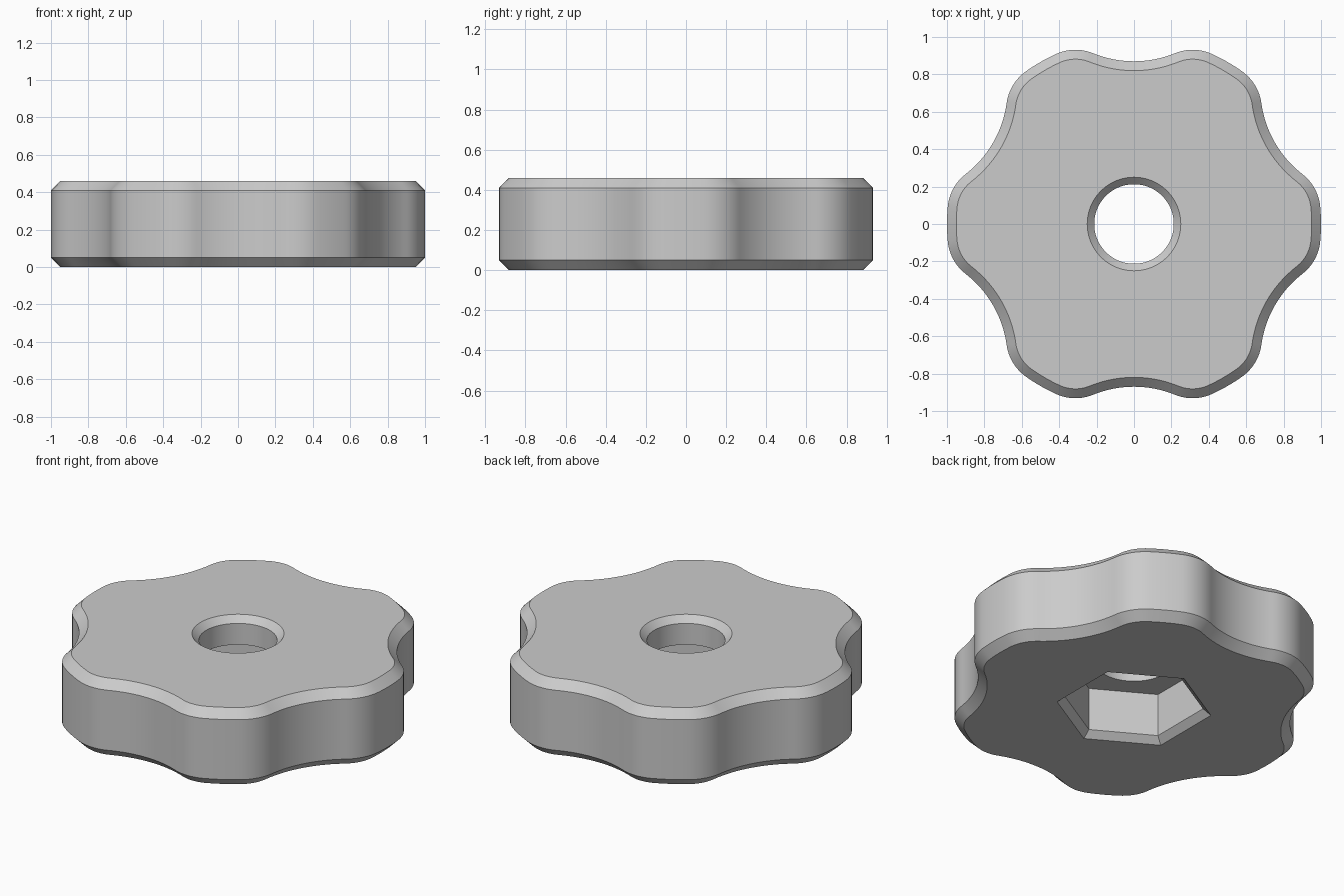
import bpy, bmesh
from math import sin, cos, acos, atan2, radians, pi

cube = bpy.data.objects.get("Cube")
if cube:
    bpy.data.objects.remove(cube, do_unlink=True)

# Main dimensions
HEIGHT, EDGE = 0.46, 0.05            # body height and rim chamfer
R, FILLET, NOTCH = 1.0, 0.25, 0.58   # lobe, corner and grip notch radii
VALLEY = 0.87                        # distance from axis to notch bottom
BORE, NUT, BEVEL = 0.2125, 0.33, 0.0375
FLOOR = 0.295                        # top of the nut pocket
STEP = pi / 3                        # six lobes

# Tangent construction of one half lobe
reach = VALLEY + NOTCH
inner = R - FILLET
spread = acos((inner**2 + reach**2 - (NOTCH + FILLET)**2) / (2 * inner * reach))
phi = STEP / 2 - spread
corner = (inner * cos(phi), inner * sin(phi))
notch = (reach * cos(STEP / 2), reach * sin(STEP / 2))
beta = atan2(notch[1] - corner[1], notch[0] - corner[0])


def arc(center, radius, start, end, count):
    """Points along an arc, without its last point."""
    steps = [start + (end - start) * i / count for i in range(count)]
    return [(center[0] + radius * cos(t), center[1] + radius * sin(t)) for t in steps]


def half_lobe(inset):
    """Lobe centre to notch bottom, moved inwards by inset."""
    pts = arc((0, 0), R - inset, 0, phi, 4)
    pts += arc(corner, FILLET - inset, phi, beta, 12)
    pts += arc(notch, NOTCH + inset, beta + pi, STEP / 2 + pi, 12)
    low = VALLEY - inset
    return pts + [(low * cos(STEP / 2), low * sin(STEP / 2))]


def around(half):
    """Mirror a half lobe and repeat it round the axis."""
    lobe = [(x, -y) for x, y in half[:0:-1]] + half[:-1]
    return [(x * cos(k * STEP) - y * sin(k * STEP), x * sin(k * STEP) + y * cos(k * STEP))
            for k in range(6) for x, y in lobe]


angles = [atan2(y, x) for x, y in half_lobe(0)]


def circle(radius):
    return around([(radius * cos(a), radius * sin(a)) for a in angles])


def hexagon(apothem):
    return around([(apothem, apothem * sin(a) / cos(a)) for a in angles])


# Closed loft: up the grip, over the top, down the bore and nut pocket
rim, grip = around(half_lobe(EDGE)), around(half_lobe(0))
sections = [
    (rim, 0), (grip, EDGE), (grip, HEIGHT - EDGE), (rim, HEIGHT),
    (circle(BORE + BEVEL), HEIGHT), (circle(BORE), HEIGHT - BEVEL), (circle(BORE), FLOOR),
    (hexagon(NUT), FLOOR), (hexagon(NUT), BEVEL), (hexagon(NUT + BEVEL), 0),
]
bm = bmesh.new()
rings = [[bm.verts.new((x, y, z)) for x, y in pts] for pts, z in sections]
count = len(rim)
for a, b in zip(rings, rings[1:] + rings[:1]):
    for i in range(count):
        j = (i + 1) % count
        bm.faces.new((a[i], a[j], b[j], b[i]))
bmesh.ops.recalc_face_normals(bm, faces=bm.faces)
mesh = bpy.data.meshes.new("star_knob")
bm.to_mesh(mesh)
bm.free()
knob = bpy.data.objects.new("star_knob", mesh)
bpy.context.collection.objects.link(knob)

# Plain grey material
grey = bpy.data.materials.new("light_grey")
grey.use_nodes = True
color = (0.6, 0.6, 0.6, 1)
grey.diffuse_color = color
grey.node_tree.nodes["Principled BSDF"].inputs["Base Color"].default_value = color
mesh.materials.append(grey)

# Smooth curved walls, crisp chamfers
bpy.ops.object.select_all(action="DESELECT")
knob.select_set(True)
bpy.context.view_layer.objects.active = knob
bpy.ops.object.shade_smooth_by_angle(angle=radians(30))
